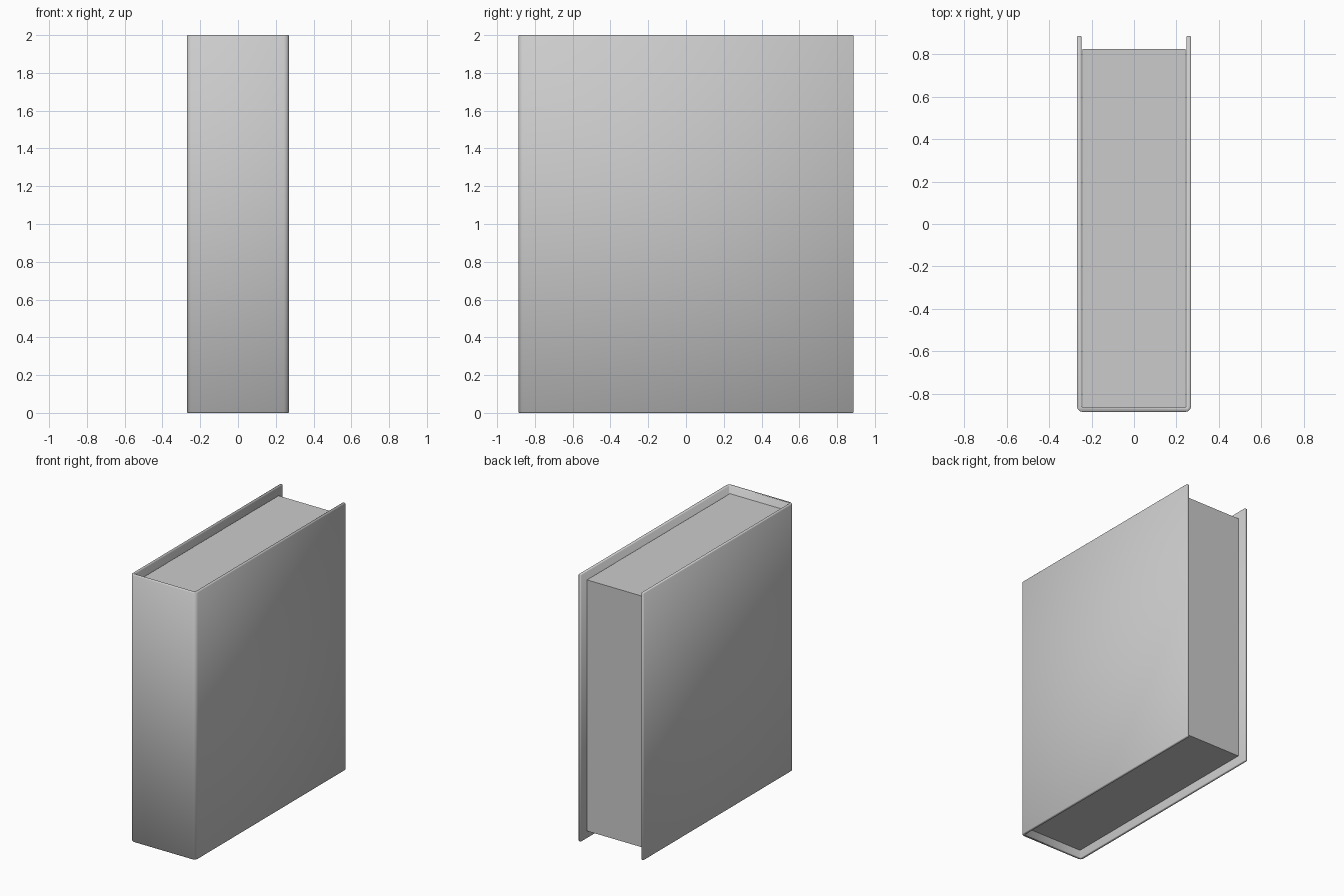
import bpy, bmesh
from math import sin, cos, pi, radians

cube = bpy.data.objects.get("Cube")
if cube:
    bpy.data.objects.remove(cube, do_unlink=True)

grey = bpy.data.materials.new("plain_grey")
grey.use_nodes = True
colour = (0.6, 0.6, 0.6, 1)
grey.diffuse_color = colour
grey.node_tree.nodes["Principled BSDF"].inputs["Base Color"].default_value = colour


def extrude_profile(name, points, z0, z1):
    """Closed outline in x, y raised from z0 to z1."""
    bm = bmesh.new()
    face = bm.faces.new([bm.verts.new((x, y, z0)) for x, y in points])
    top = bmesh.ops.extrude_face_region(bm, geom=[face])["geom"]
    verts = [v for v in top if isinstance(v, bmesh.types.BMVert)]
    bmesh.ops.translate(bm, verts=verts, vec=(0, 0, z1 - z0))
    bmesh.ops.recalc_face_normals(bm, faces=bm.faces)
    mesh = bpy.data.meshes.new(name)
    bm.to_mesh(mesh)
    bm.free()
    mesh.materials.append(grey)
    obj = bpy.data.objects.new(name, mesh)
    bpy.context.collection.objects.link(obj)
    return obj


# Cover: two boards joined by a spine with rounded outer corners
half_w, half_d, thick, radius, segments = 0.27, 0.887, 0.022, 0.028, 3
arc = [(half_w - radius + radius * cos(a), -half_d + radius - radius * sin(a))
       for a in (i * pi / 2 / segments for i in range(segments + 1))]
inner = half_w - thick
right_half = [(inner, -half_d + thick), (inner, half_d), (half_w, half_d)] + arc
outline = right_half + [(-x, y) for x, y in reversed(right_half)]
cover = extrude_profile("cover", outline, 0, 2)
bevel = cover.modifiers.new("soft_edges", "BEVEL")
bevel.width = 0.004
bevel.segments = 1
bevel.limit_method = "ANGLE"
bevel.angle_limit = radians(60)
cover.data.shade_smooth()

# Page block, set in from the cover on three sides
px, back, front = 0.242, 0.825, -half_d + thick
extrude_profile("pages", [(-px, front), (px, front), (px, back), (-px, back)], 0.06, 1.94)
